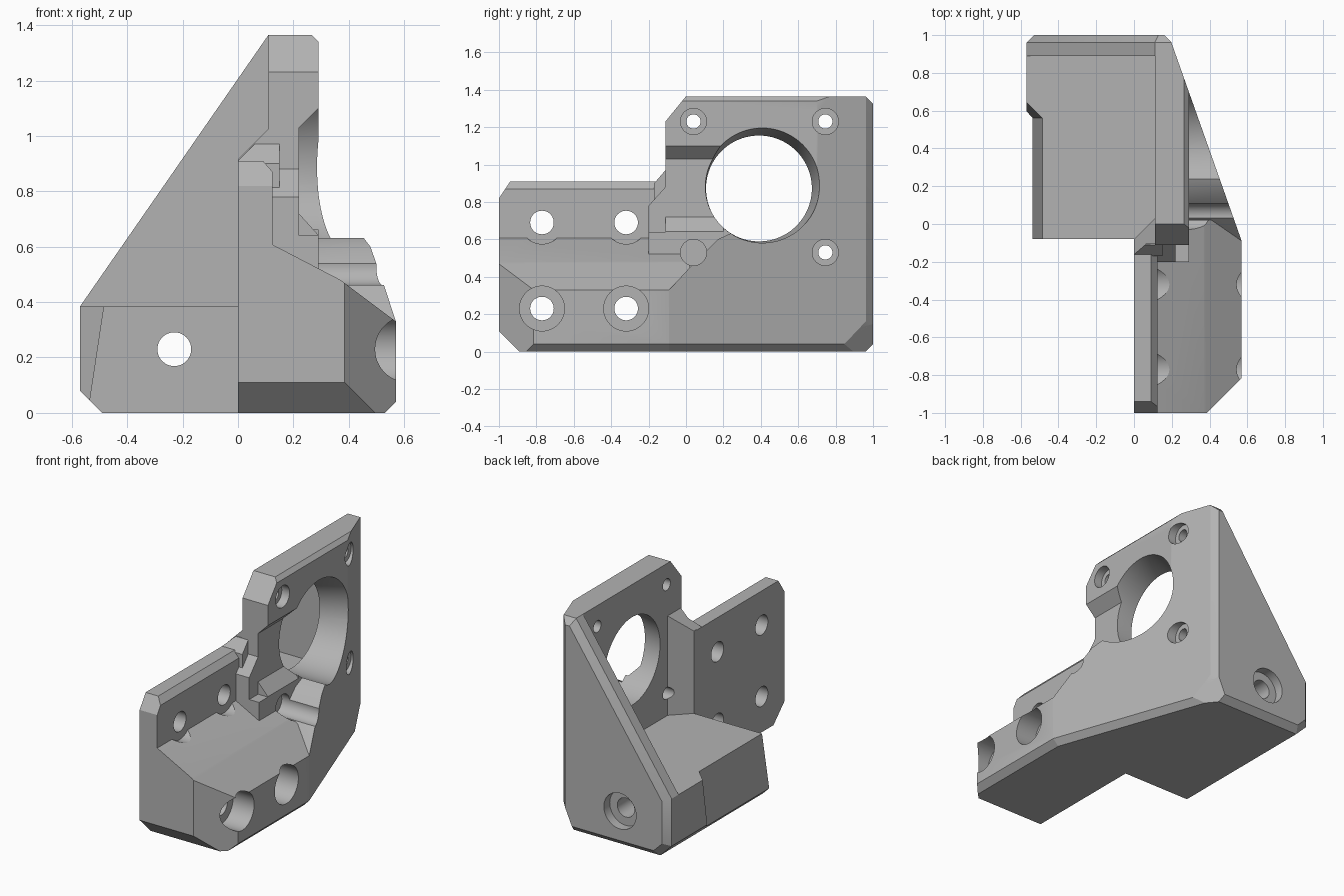
import bpy, bmesh, math
from mathutils import Vector

cube = bpy.data.objects.get("Cube")
if cube:
    bpy.data.objects.remove(cube, do_unlink=True)

grey = bpy.data.materials.new("plain grey")
grey.use_nodes = True
grey.diffuse_color = (0.45, 0.45, 0.45, 1)
grey.node_tree.nodes["Principled BSDF"].inputs["Base Color"].default_value = grey.diffuse_color

# Outer chamfers and the long slanted side, as (point, outward direction)
CHAMFERS = [
    ((0.57, -0.09, 0), (1, 0.354, 0)),
    ((0.57, -0.09, 0.04), (1, 0.354, -1)),
    ((0.2, 0.96, 0), (1, 1, 0)),
    ((0.17, 1, 0.17), (1, 0.82, -0.44)),
    ((0.385, -1, 0), (1, -1, 0)),
    ((0, -1, 0.11), (0, -1, -1)),
    ((0, -1, 0.82), (0, -1.5, 1)),
    ((0.265, 0, 1.365), (1, 0, 1)),
]


def loft(name, axis, rings, trims=()):
    """Solid through (position, outline) rings along an axis, trimmed by planes."""
    place = {"x": lambda p, t: (t, p[0], p[1]),
             "y": lambda p, t: (p[0], t, p[1]),
             "z": lambda p, t: (p[0], p[1], t)}[axis]
    bm = bmesh.new()
    loops = [[bm.verts.new(place(p, t)) for p in outline] for t, outline in rings]
    for a, b in zip(loops, loops[1:]):
        for i in range(len(a)):
            j = (i + 1) % len(a)
            bm.faces.new((a[i], a[j], b[j], b[i]))
    bm.faces.new(loops[0])
    bm.faces.new(loops[-1])
    for point, normal in trims:
        # Cut only where the plane really crosses the part
        n = Vector(normal).normalized()
        if max((v.co - Vector(point)).dot(n) for v in bm.verts) > 0.002:
            bmesh.ops.bisect_plane(bm, geom=bm.verts[:] + bm.edges[:] + bm.faces[:], dist=1e-5,
                                   plane_co=point, plane_no=n, clear_outer=True)
            bmesh.ops.holes_fill(bm, edges=[e for e in bm.edges if e.is_boundary], sides=0)
    bmesh.ops.recalc_face_normals(bm, faces=bm.faces)
    mesh = bpy.data.meshes.new(name)
    bm.to_mesh(mesh)
    bm.free()
    obj = bpy.data.objects.new(name, mesh)
    bpy.context.collection.objects.link(obj)
    mesh.materials.append(grey)
    return obj


def prism(name, axis, start, end, outline, trims=()):
    return loft(name, axis, [(start, outline), (end, outline)], trims)


def circle(u, v, r, n=48):
    return [(u + r * math.cos(math.tau * i / n), v + r * math.sin(math.tau * i / n)) for i in range(n)]


def combine(target, others, operation):
    for other in others:
        mod = target.modifiers.new("join", "BOOLEAN")
        mod.operation, mod.solver, mod.object = operation, "EXACT", other
        mod.use_self = operation == "UNION"
        other.hide_render = True
    bpy.context.view_layer.update()
    mesh = bpy.data.meshes.new_from_object(
        target.evaluated_get(bpy.context.evaluated_depsgraph_get()))
    target.modifiers.clear()
    target.data = mesh
    for other in others:
        bpy.data.objects.remove(other, do_unlink=True)


# Upright motor plate with a groove running into the large opening
bracket = prism("motor_bracket", "x", 0.11, 0.29,
                [(-0.2, 0), (-0.2, 0.64), (-0.11, 0.64), (-0.11, 1.23), (0, 1.365),
                 (0.93, 1.365), (0.93, 0)], CHAMFERS)
combine(bracket, [prism("groove", "y", -0.4, 0.2,
                        [(0.22, 0.72), (0.22, 1.03), (0.31, 1.12), (0.31, 0.62)])], "DIFFERENCE")

# Triangular rear wall with a bevelled rim
rim_outline = [(-0.49, 0), (-0.57, 0.08), (-0.57, 0.385), (0.11, 1.365), (0.29, 1.365), (0.29, 0)]
wall = loft("rear_wall", "y", [
    (0.89, rim_outline), (0.96, rim_outline),
    (1.0, [(-0.47, 0.04), (-0.53, 0.1), (-0.53, 0.37), (0.13, 1.325), (0.29, 1.325), (0.29, 0.04)])],
    CHAMFERS)

# Base block with a slanted side recess
base = prism("base_block", "y", -0.08, 0.93,
             [(-0.49, 0), (-0.57, 0.08), (-0.57, 0.385), (0.13, 0.385), (0.13, 0)])
recess = [(-0.545, -0.01), (-0.483, 0.4), (-0.7, 0.4), (-0.7, -0.01)]
combine(base, [loft("side_recess", "y", [
    (-0.3, recess), (0.56, recess), (0.65, [(x - 0.09, z) for x, z in recess])])], "DIFFERENCE")

# Thin front mounting plate
plate = prism("front_plate", "y", -1, -0.08,
              [(0, 0), (0, 0.91), (0.09, 0.91), (0.125, 0.87), (0.125, 0)], CHAMFERS)

# Thick lower body with sloping top, cleared around the upper screws
body = prism("lower_body", "y", -1, 0.02,
             [(0.1, 0), (0.53, 0), (0.57, 0.04), (0.57, 0.33), (0.37, 0.48), (0.12, 0.61), (0.1, 0.61)],
             CHAMFERS)
combine(body, [prism("clearance", "x", 0.125, 0.8, circle(y, 0.69, 0.115)) for y in (-0.77, -0.32)],
        "DIFFERENCE")

# Wedge along the outside, step and sloped inner corner
wedge = prism("outer_wedge", "x", 0.2, 0.62,
              [(-0.09, 0), (-0.09, 0.33), (0.03, 0.46), (0.17, 0.6), (0.3, 0.66),
               (0.6, 0.82), (0.93, 0.84), (0.93, 0)], CHAMFERS)
step = prism("step_block", "x", 0.08, 0.22,
             [(-0.2, 0.05), (-0.2, 0.78), (-0.11, 0.88), (-0.06, 0.88), (-0.06, 0.05)])
ridge = prism("ridge", "x", 0, 0.15,
              [(-0.17, 0.5), (-0.17, 0.9), (-0.11, 0.97), (-0.085, 0.97), (-0.085, 0.5)],
              [((0, 0, 0.91), (-1, 0, 1))])
corner = prism("corner_fillet", "z", 0, 1.03,
               [(0, -0.105), (0, -0.08), (0.11, 0.03), (0.16, 0.03), (0.16, -0.105)],
               [((0, 0, 0.915), (-1, 0, 1))])
combine(bracket, [wall, base, plate, body, wedge, step, ridge, corner], "UNION")

# Large opening, slightly oblique through the plate
rim = circle(0.408, 0.888, 0.307, 96)
bore = circle(0.39, 0.872, 0.283, 96)
cutters = [loft("opening", "x", [(0.0, bore), (0.12, bore), (0.29, rim), (0.8, rim)])]
# Motor screw holes with counterbores
for y in (0.04, 0.745):
    for z in (0.53, 1.23):
        cutters += [prism("screw_hole", "x", 0.0, 0.8, circle(y, z, 0.038, 32)),
                    prism("counterbore", "x", 0.235, 0.8, circle(y, z, 0.07, 32))]
# Mounting bolt holes in the front plate and body
for y in (-0.77, -0.32):
    cutters += [prism("bolt_hole", "x", -0.2, 0.8, circle(y, z, 0.063)) for z in (0.23, 0.69)]
    cutters.append(prism("counterbore", "x", 0.42, 0.8, circle(y, 0.23, 0.12)))
# Lengthwise bolt hole through the base
cutters += [prism("base_hole", "y", -0.3, 1.2, circle(-0.23, 0.23, 0.061)),
            prism("counterbore", "y", 0.94, 1.2, circle(-0.23, 0.23, 0.115))]
combine(bracket, cutters, "DIFFERENCE")

# One grey material, smooth bores and crisp edges
bracket.data.materials.clear()
bracket.data.materials.append(grey)
for face in bracket.data.polygons:
    face.material_index = 0
bpy.ops.object.select_all(action="DESELECT")
bracket.select_set(True)
bpy.context.view_layer.objects.active = bracket
bpy.ops.object.shade_smooth_by_angle(angle=math.radians(25))
